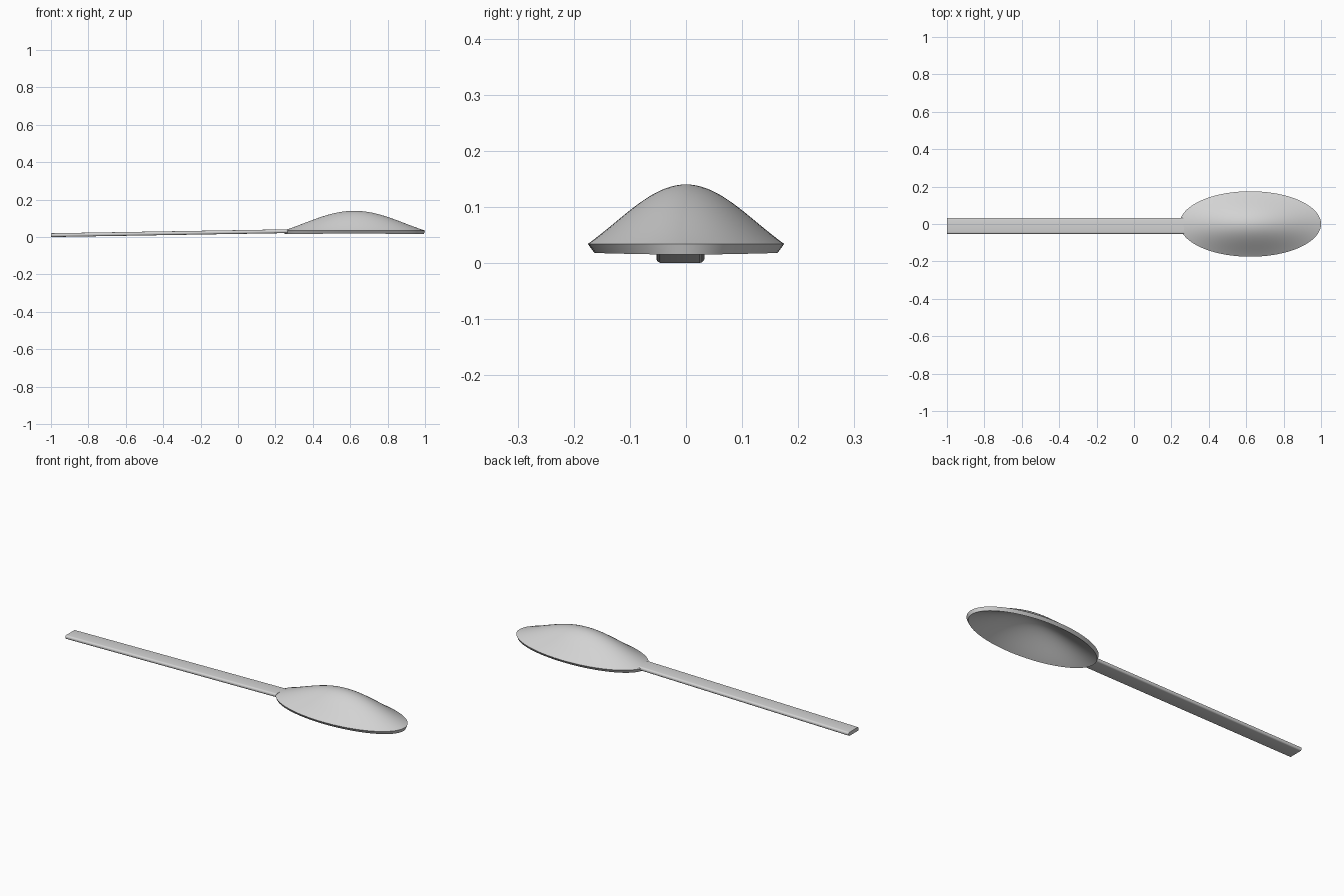
import bpy, bmesh, math

cube = bpy.data.objects.get("Cube")
if cube:
    bpy.data.objects.remove(cube, do_unlink=True)

# Plain grey for the whole spoon
grey = bpy.data.materials.new("plain grey")
grey.use_nodes = True
color = (0.65, 0.65, 0.65, 1)
grey.diffuse_color = color
grey.node_tree.nodes["Principled BSDF"].inputs["Base Color"].default_value = color


def add_object(name, bm):
    bmesh.ops.recalc_face_normals(bm, faces=bm.faces)
    mesh = bpy.data.meshes.new(name)
    bm.to_mesh(mesh)
    bm.free()
    mesh.materials.append(grey)
    obj = bpy.data.objects.new(name, mesh)
    bpy.context.collection.objects.link(obj)
    bpy.ops.object.select_all(action="DESELECT")
    obj.select_set(True)
    bpy.context.view_layer.objects.active = obj
    return obj


def finish(obj):
    for mod in list(obj.modifiers):
        bpy.ops.object.modifier_apply(modifier=mod.name)
    bpy.ops.object.shade_smooth_by_angle(angle=math.radians(35))


# Bowl: bell-shaped elliptical dome, opening downwards
CENTER_X, RADIUS_X, RADIUS_Y = 0.622, 0.378, 0.175
RIM_Z, HEIGHT = 0.034, 0.106
SIDES, RINGS = 96, 20


def dome(r):
    return 0.75 * math.cos(math.pi * r / 2) + 0.125 * (1 + math.cos(math.pi * r))


bm = bmesh.new()
apex = bm.verts.new((CENTER_X, 0, RIM_Z + HEIGHT))
rings = []
for i in range(1, RINGS + 1):
    r = i / RINGS
    z = RIM_Z + HEIGHT * dome(r)
    angles = [math.tau * k / SIDES for k in range(SIDES)]
    rings.append([bm.verts.new((CENTER_X + RADIUS_X * r * math.cos(a),
                                RADIUS_Y * r * math.sin(a), z)) for a in angles])
for k in range(SIDES):
    n = (k + 1) % SIDES
    bm.faces.new((apex, rings[0][k], rings[0][n]))
    for inner, outer in zip(rings, rings[1:]):
        bm.faces.new((inner[k], outer[k], outer[n], inner[n]))
if apex.link_faces[0].calc_center_median().z > 0:
    bm.normal_update()
bowl = add_object("bowl", bm)
up = bowl.data.polygons[0].normal.z > 0
shell = bowl.modifiers.new("shell", "SOLIDIFY")
shell.thickness = 0.02
shell.offset = -1 if up else 1
finish(bowl)

# Handle: slim bar with rounded long edges, rising towards the bowl
START, END, WIDTH, THICK, RISE = -1.0, 0.266, 0.086, 0.02, 0.021
bm = bmesh.new()
bmesh.ops.create_cube(bm, size=1)
for v in bm.verts:
    v.co.x = START if v.co.x < 0 else END
    v.co.y = v.co.y * WIDTH - 0.01
    v.co.z = v.co.z * THICK + THICK / 2
long_edges = [e for e in bm.edges if abs(e.verts[0].co.x - e.verts[1].co.x) > 1]
bmesh.ops.bevel(bm, geom=long_edges, offset=0.009, segments=4,
                profile=0.5, affect="EDGES")
for v in bm.verts:
    v.co.z += RISE * (v.co.x - START) / (END - START)
finish(add_object("handle", bm))
